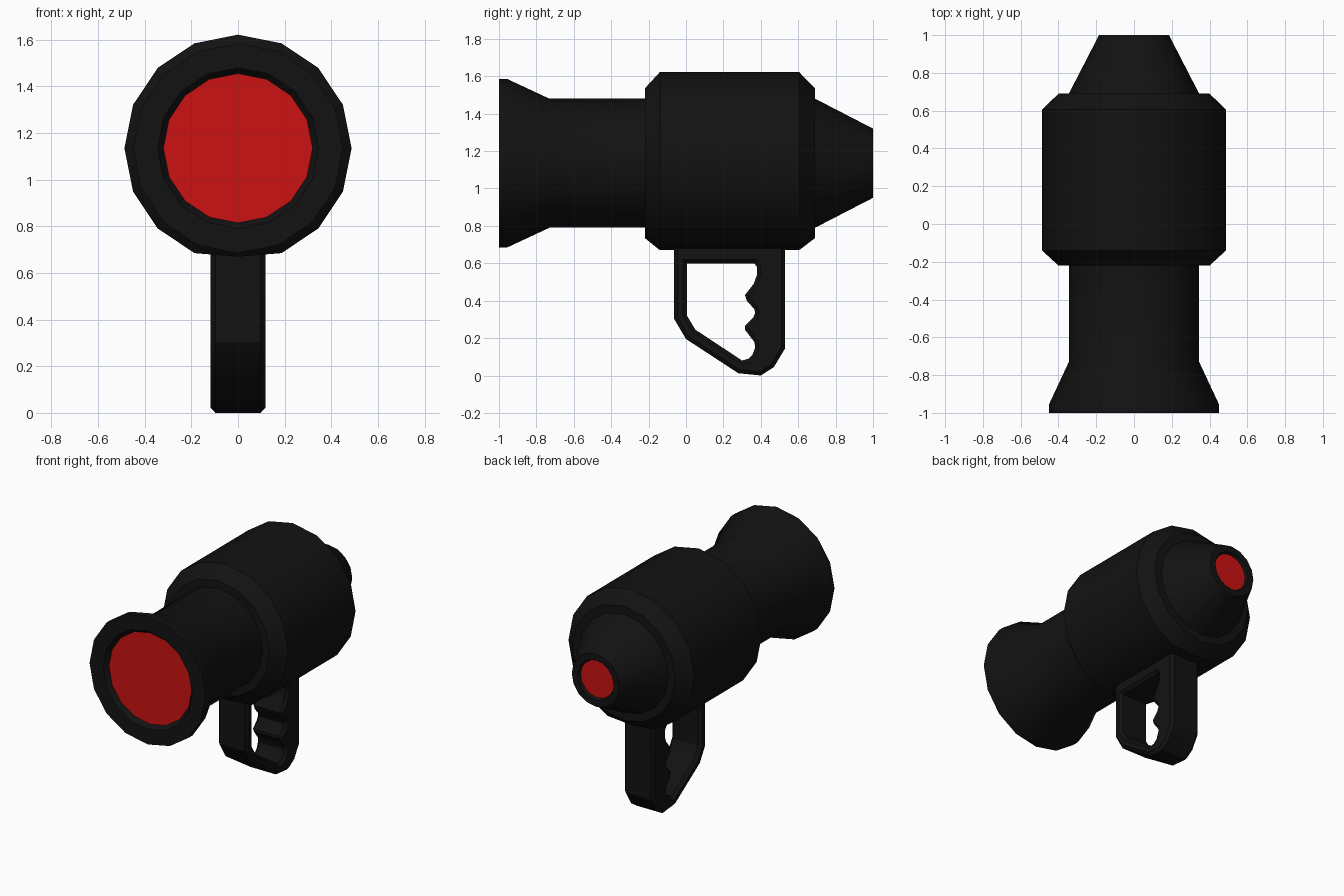
import bpy, bmesh
from math import radians, sin, cos, pi

if "Cube" in bpy.data.objects:
    bpy.data.objects.remove(bpy.data.objects["Cube"])

SIDES, CZ = 16, 1.135


def material(name, rgb):
    m = bpy.data.materials.new(name)
    m.diffuse_color = (*rgb, 1)
    m.use_nodes = True
    m.node_tree.nodes["Principled BSDF"].inputs["Base Color"].default_value = m.diffuse_color
    return m


black = material("black_plastic", (0.006, 0.006, 0.006))
red = material("red_lens", (0.6, 0.006, 0.006))


def finish(ob, mat):
    ob.data.materials.append(mat)
    bpy.ops.object.select_all(action='DESELECT')
    ob.select_set(True)
    bpy.context.view_layer.objects.active = ob
    bpy.ops.object.shade_smooth_by_angle(angle=radians(30))


def lathe(name, profile, mat, cap=False, floor=None):
    """Revolve (y, radius) points around the horizontal axis of the body."""
    bm = bmesh.new()
    rings = []
    for y, r in profile:
        ring = []
        for i in range(SIDES):
            a = 2 * pi * i / SIDES
            ring.append(bm.verts.new((r * cos(a), y, CZ + r * sin(a))))
        rings.append(ring)
    for a, b in zip(rings, rings[1:]):
        for i in range(SIDES):
            j = (i + 1) % SIDES
            bm.faces.new((a[i], b[i], b[j], a[j]))
    if cap:
        bm.faces.new(rings[0])
    # slightly flattened underside
    if floor is not None:
        for v in bm.verts:
            v.co.z = max(v.co.z, floor)
    me = bpy.data.meshes.new(name)
    bm.to_mesh(me)
    bm.free()
    ob = bpy.data.objects.new(name, me)
    bpy.context.collection.objects.link(ob)
    finish(ob, mat)
    return ob


# body: flared front barrel, main housing, tapered rear cone
lathe("front_barrel", [(-0.97, 0.32), (-1, 0.345), (-1, 0.45), (-0.955, 0.45),
                       (-0.73, 0.345), (-0.22, 0.345)], black)
lathe("main_housing", [(-0.22, 0.345), (-0.22, 0.40), (-0.14, 0.487), (0.605, 0.487),
                       (0.69, 0.40), (0.69, 0.345)], black, floor=0.67)
lathe("rear_cone", [(0.69, 0.345), (1, 0.185), (1, 0.14), (0.98, 0.13)], black)

# red lenses at both ends
lathe("front_lens", [(-0.97, 0.32)], red, cap=True)
rear = lathe("rear_lens", [(0.98, 0.13)], red, cap=True)
rear.data.flip_normals()

# handle: side outline (y, z) with a finger hole, extruded across x
outer = [(-0.065, 0.75), (-0.065, 0.305), (0, 0.195), (0.28, 0.012), (0.40, 0.0),
         (0.47, 0.045), (0.53, 0.145), (0.53, 0.75)]
hole = [(0.005, 0.60), (0.365, 0.60), (0.38, 0.58), (0.38, 0.54), (0.362, 0.49),
        (0.315, 0.43), (0.325, 0.40), (0.365, 0.355), (0.37, 0.335), (0.36, 0.31),
        (0.315, 0.265), (0.315, 0.245), (0.365, 0.18), (0.37, 0.15), (0.355, 0.11),
        (0.335, 0.09), (0.30, 0.08), (0.05, 0.245), (0.005, 0.32)]
BEVEL = 0.02
cu = bpy.data.curves.new("handle", 'CURVE')
cu.dimensions, cu.fill_mode = '2D', 'BOTH'
cu.extrude, cu.bevel_depth = 0.117 - BEVEL, BEVEL
cu.offset, cu.bevel_resolution = -BEVEL, 0
for pts in (outer, hole):
    sp = cu.splines.new('POLY')
    sp.points.add(len(pts) - 1)
    for p, (y, z) in zip(sp.points, pts):
        p.co = (y, z, 0, 1)
    sp.use_cyclic_u = True
handle = bpy.data.objects.new("handle", cu)
bpy.context.collection.objects.link(handle)
handle.rotation_euler = (pi / 2, 0, pi / 2)
bpy.ops.object.select_all(action='DESELECT')
handle.select_set(True)
bpy.context.view_layer.objects.active = handle
bpy.ops.object.convert(target='MESH')
finish(bpy.context.object, black)
